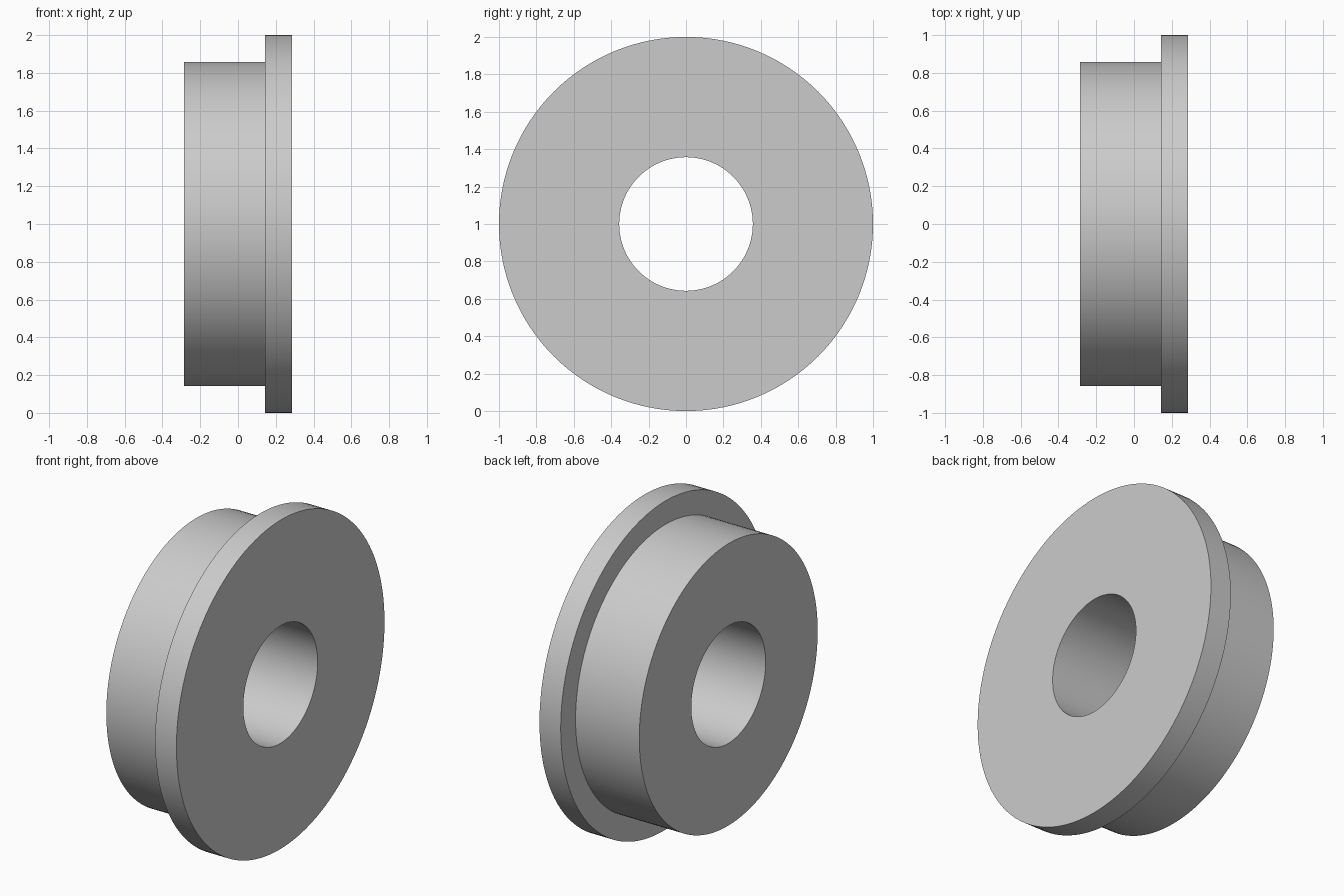
import bpy, bmesh, math
from mathutils import Vector

cube = bpy.data.objects.get("Cube")
if cube:
    bpy.data.objects.remove(cube)

UNIT = 1 / 7          # flange radius is seven units
SEGMENTS = 128

# Plain grey metal
grey = bpy.data.materials.new("grey_metal")
grey.use_nodes = True
colour = (0.6, 0.6, 0.6, 1)
grey.diffuse_color = colour
grey.node_tree.nodes["Principled BSDF"].inputs["Base Color"].default_value = colour

# Closed half-section (axial position, radius): bore, hub, flange
section = [(-2, 2.5), (-2, 6), (1, 6), (1, 7), (2, 7), (2, 2.5)]

# Revolve the section around the x axis
bm = bmesh.new()
verts = [bm.verts.new((x * UNIT, 0, r * UNIT)) for x, r in section]
edges = [bm.edges.new((v, verts[(i + 1) % len(verts)])) for i, v in enumerate(verts)]
bmesh.ops.spin(bm, geom=verts + edges, cent=(0, 0, 0), axis=(1, 0, 0),
               angle=math.tau, steps=SEGMENTS, use_merge=False)
bmesh.ops.remove_doubles(bm, verts=bm.verts, dist=0.0001)
bmesh.ops.recalc_face_normals(bm, faces=bm.faces)
bmesh.ops.translate(bm, verts=bm.verts, vec=Vector((0, 0, 1)))

mesh = bpy.data.meshes.new("flanged_bushing")
bm.to_mesh(mesh)
bm.free()
mesh.materials.append(grey)
bushing = bpy.data.objects.new("flanged_bushing", mesh)
bpy.context.collection.objects.link(bushing)

# Smooth round walls with crisp rims
bpy.ops.object.select_all(action='DESELECT')
bushing.select_set(True)
bpy.context.view_layer.objects.active = bushing
bpy.ops.object.shade_smooth_by_angle(angle=math.radians(30))
